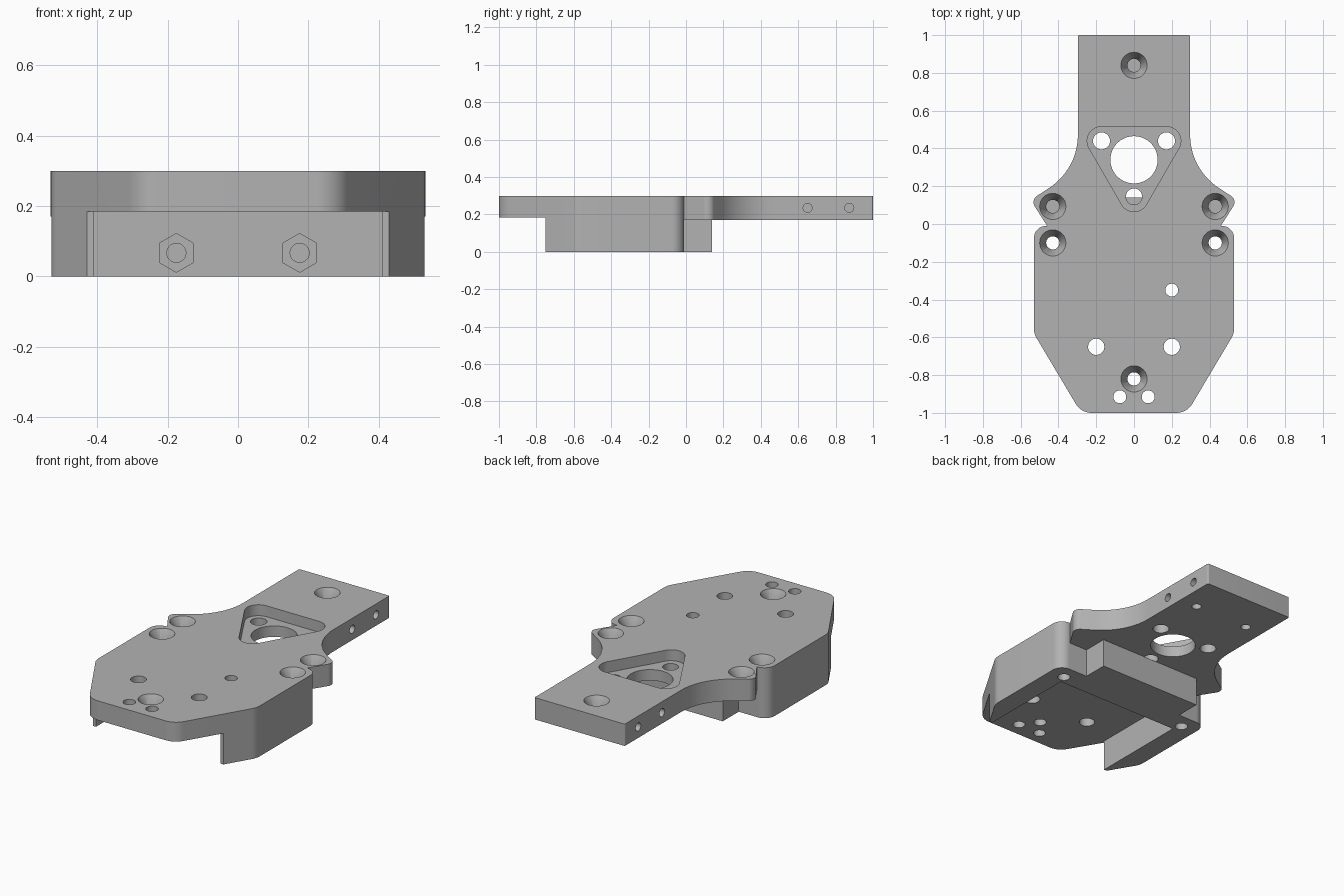
import bpy, bmesh, math
from mathutils import Vector

cube = bpy.data.objects.get("Cube")
if cube:
    bpy.data.objects.remove(cube, do_unlink=True)

grey = bpy.data.materials.new("machined grey")
grey.use_nodes = True
colour = (0.45, 0.45, 0.45, 1)
grey.diffuse_color = colour
grey.node_tree.nodes["Principled BSDF"].inputs["Base Color"].default_value = colour


def finish(bm, name):
    bmesh.ops.recalc_face_normals(bm, faces=bm.faces)
    mesh = bpy.data.meshes.new(name)
    bm.to_mesh(mesh)
    bm.free()
    obj = bpy.data.objects.new(name, mesh)
    bpy.context.collection.objects.link(obj)
    mesh.materials.append(grey)
    return obj


def rounded(corners, steps=12):
    """Closed outline with each (x, y, radius) corner filleted."""
    out = []
    for i, (x, y, r) in enumerate(corners):
        p = Vector((x, y))
        if r == 0:
            out.append(p)
            continue
        a = (Vector(corners[i - 1][:2]) - p).normalized()
        b = (Vector(corners[(i + 1) % len(corners)][:2]) - p).normalized()
        half = a.angle(b) / 2
        centre = p + (a + b).normalized() * r / math.sin(half)
        start = p + a * r / math.tan(half) - centre
        end = p + b * r / math.tan(half) - centre
        sweep = start.angle_signed(end)
        for k in range(steps + 1):
            t = -sweep * k / steps
            c, s = math.cos(t), math.sin(t)
            out.append(centre + Vector((start.x * c - start.y * s,
                                        start.x * s + start.y * c)))
    return out


def mirrored(half):
    return half + [(-x, y, r) for x, y, r in reversed(half)]


def prism(name, outline, z0, z1):
    bm = bmesh.new()
    face = bm.faces.new([bm.verts.new((p[0], p[1], z0)) for p in outline])
    new = bmesh.ops.extrude_face_region(bm, geom=[face])["geom"]
    bmesh.ops.translate(bm, vec=(0, 0, z1 - z0),
                        verts=[v for v in new if isinstance(v, bmesh.types.BMVert)])
    return finish(bm, name)


def box(name, x0, x1, y0, y1, z0, z1):
    return prism(name, [(x0, y0), (x1, y0), (x1, y1), (x0, y1)], z0, z1)


def drill(start, end, r0, r1=None, sides=32):
    """Round, conical or polygonal cutter between two points."""
    a, b = Vector(start), Vector(end)
    bm = bmesh.new()
    bmesh.ops.create_cone(bm, cap_ends=True, segments=sides, radius1=r0,
                          radius2=r0 if r1 is None else r1, depth=(b - a).length)
    obj = finish(bm, "drill_cutter")
    obj.rotation_mode = "QUATERNION"
    obj.rotation_quaternion = (b - a).to_track_quat("Z", "Y")
    obj.location = (a + b) / 2
    return obj


def cut(target, cutters):
    """Subtract each cutter, bake the result and discard the cutters."""
    for c in cutters:
        c.hide_render = True
        mod = target.modifiers.new("cut", "BOOLEAN")
        mod.object, mod.operation, mod.solver = c, "DIFFERENCE", "EXACT"
    bpy.context.view_layer.update()
    graph = bpy.context.evaluated_depsgraph_get()
    mesh = bpy.data.meshes.new_from_object(target.evaluated_get(graph))
    target.modifiers.clear()
    target.data = mesh
    for c in cutters:
        bpy.data.objects.remove(c, do_unlink=True)


def countersunk(x, y, bottom):
    return [drill((x, y, bottom), (x, y, 0.26), 0.035),
            drill((x, y, 0.235), (x, y, 0.301), 0.034, 0.07)]


TOP, SEAM, SPLIT = 0.3, -0.01, 0.17

# Front body: outline, open underside channel, bolt holes and nut pockets
body = prism("front_body", rounded(mirrored(
    [(0.28, -1, 0.1), (0.53, -0.58, 0.1), (0.53, SEAM, 0.065)])), 0, TOP)
cut(body, [box("channel", -0.41, 0.41, -1.1, -0.15, -0.1, 0.185)])
cut(body, [box("nose_clearance", -0.7, 0.7, -1.1, -0.75, -0.1, 0.185)])
holes = countersunk(0, -0.82, -0.1)
for s in (-1, 1):
    holes += countersunk(s * 0.43, -0.1, -0.1)
    holes += [drill((s * 0.2, -0.65, 0.1), (s * 0.2, -0.65, 0.4), 0.043),
              drill((s * 0.075, -0.915, 0.1), (s * 0.075, -0.915, 0.4), 0.034)]
    nut = drill((s * 0.175, -0.2, 0.067), (s * 0.175, -0.09, 0.067), 0.055, sides=6)
    holes += [nut, drill((s * 0.175, -0.12, 0.067), (s * 0.175, -0.03, 0.067), 0.027)]
holes.append(drill((0.2, -0.35, 0.1), (0.2, -0.35, 0.4), 0.034))
cut(body, holes)

# Rear plate: flared neck and straight tail
plate = prism("rear_plate", rounded(mirrored(
    [(0.46, SEAM, 0), (0.547, 0.127, 0.04), (0.297, 0.29, 0.336), (0.297, 1, 0.008)])),
    SPLIT, TOP)
cut(plate, [prism("triangle_pocket", rounded(
    [(0, -0.01, 0.075), (0.303, 0.515, 0.075), (-0.303, 0.515, 0.075)]), 0.235, 0.4)])
holes = [drill((0, 0.34, 0.1), (0, 0.34, 0.4), 0.125, sides=64),
         drill((0, 0.145, 0.1), (0, 0.145, 0.4), 0.043)]
holes += countersunk(0, 0.84, 0.2)
for s in (-1, 1):
    holes += countersunk(s * 0.43, 0.093, 0.2)
    holes += [drill((s * 0.172, 0.44, 0.1), (s * 0.172, 0.44, 0.4), 0.045),
              drill((s * 0.18, 0.76, 0.1), (s * 0.18, 0.76, 0.215), 0.027)]
    for y in (0.65, 0.873):
        holes.append(drill((s * 0.4, y, 0.235), (s * 0.22, y, 0.235), 0.024))
cut(plate, holes)

# Tongue carried under the rear plate
tongue = box("lower_tongue", -0.34, 0.34, SEAM, 0.14, 0, SPLIT)

for obj in (body, plate, tongue):
    bpy.ops.object.select_all(action="DESELECT")
    obj.select_set(True)
    bpy.context.view_layer.objects.active = obj
    bpy.ops.object.shade_smooth_by_angle(angle=math.radians(30))
